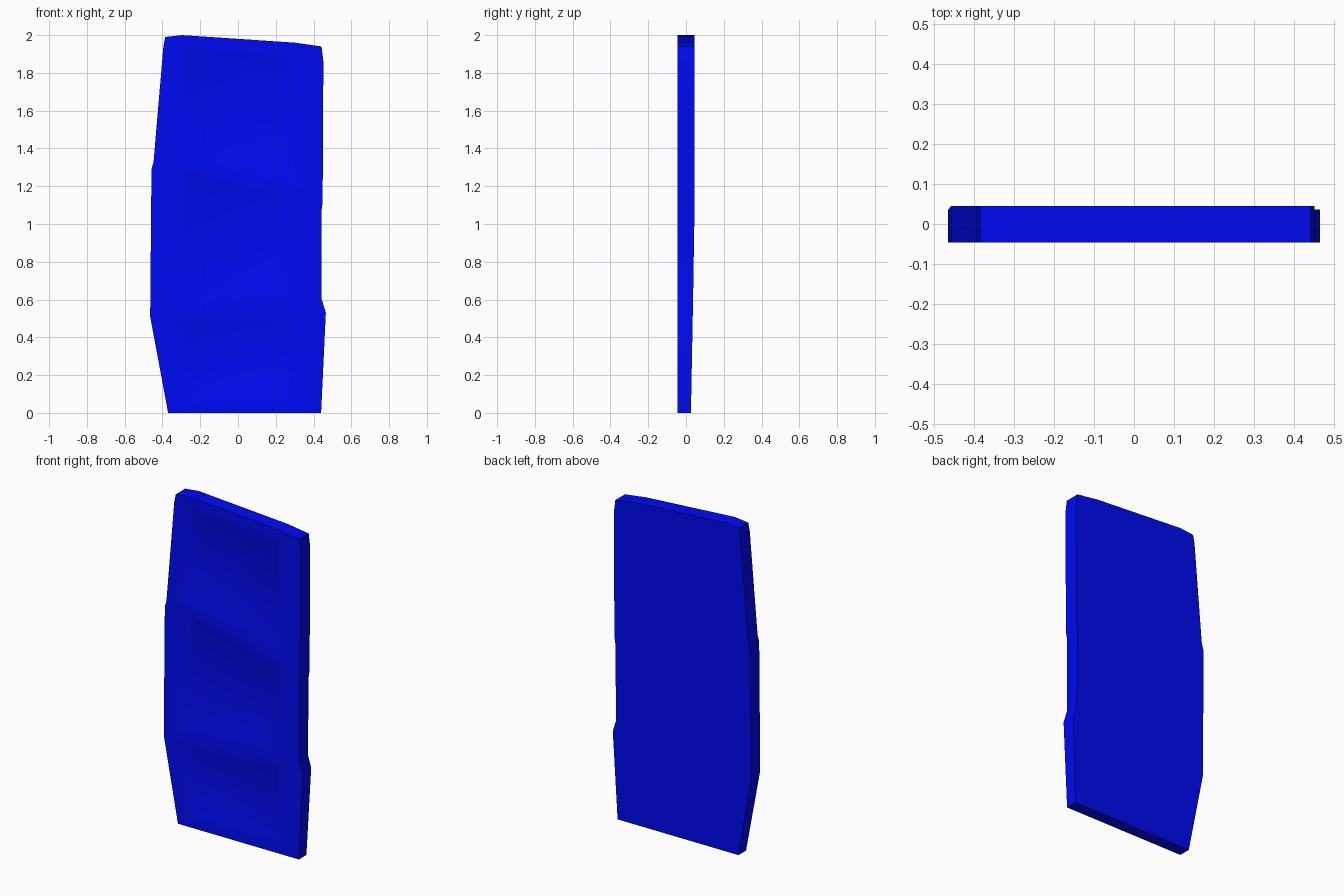
import bpy, bmesh
from math import radians

if "Cube" in bpy.data.objects:
    bpy.data.objects.remove(bpy.data.objects["Cube"])

FRONT = -0.046
DEPTH = 0.012

# Crooked door silhouette (x, z), anticlockwise seen from the front
OUTLINE = [(-.37, 0), (.44, 0), (.465, .53), (.442, .605), (.442, 1.07), (.448, 1.11),
           (.452, 1.86), (.442, 1.94), (.30, 1.96), (-.295, 2), (-.385, 1.99),
           (-.395, 1.94), (-.447, 1.33), (-.458, 1.29), (-.465, .51)]

# Recessed panels: outer rim and inner floor corners
PANELS = [
    ([(-.305, 1.35), (.305, 1.21), (.305, 1.895), (-.30, 1.95)],
     [(-.27, 1.385), (.275, 1.255), (.275, 1.865), (-.26, 1.915)]),
    ([(-.38, .575), (.28, .595), (.295, 1.14), (-.30, 1.305)],
     [(-.36, .61), (.20, .635), (.265, 1.10), (-.255, 1.265)]),
    ([(-.285, .05), (.288, .06), (.308, .525), (-.33, .50)],
     [(-.25, .09), (.258, .09), (.275, .485), (-.29, .465)]),
]


def back_y(z):
    return 0.026 + 0.019 * min(z, 1.0)


bm = bmesh.new()


def ring(points, y_of_z):
    return [bm.verts.new((x, y_of_z(z), z)) for x, z in points]


def bridge(a, b):
    n = len(a)
    for i in range(n):
        j = (i + 1) % n
        bm.faces.new((a[i], a[j], b[j], b[i]))


def rim_edges(loop):
    return [bm.edges.new((v, loop[(i + 1) % len(loop)])) for i, v in enumerate(loop)]


# Front frame with three openings
front = ring(OUTLINE, lambda z: FRONT)
rims = [ring(outer, lambda z: FRONT) for outer, _ in PANELS]
edges = rim_edges(front)
for rim in rims:
    edges += rim_edges(rim)
bmesh.ops.triangle_fill(bm, edges=edges, use_beauty=True, normal=(0, -1, 0))

# Sides and tapered back
back = ring(OUTLINE, back_y)
bridge(front, back)
bm.faces.new(back)

# Gently sloped panel walls and floors
for rim, (_, inner) in zip(rims, PANELS):
    floor = ring(inner, lambda z: FRONT + DEPTH)
    bridge(rim, floor)
    bm.faces.new(floor)

bmesh.ops.recalc_face_normals(bm, faces=bm.faces[:])
mesh = bpy.data.meshes.new("door")
bm.to_mesh(mesh)
bm.free()

door = bpy.data.objects.new("door", mesh)
bpy.context.collection.objects.link(door)
bpy.context.view_layer.objects.active = door
door.select_set(True)
bpy.ops.object.shade_smooth_by_angle(angle=radians(35))

# Blue paint
paint = bpy.data.materials.new("blue_paint")
paint.diffuse_color = (0, 0.003, 0.9, 1)
paint.use_nodes = True
paint.node_tree.nodes["Principled BSDF"].inputs["Base Color"].default_value = paint.diffuse_color
mesh.materials.append(paint)
